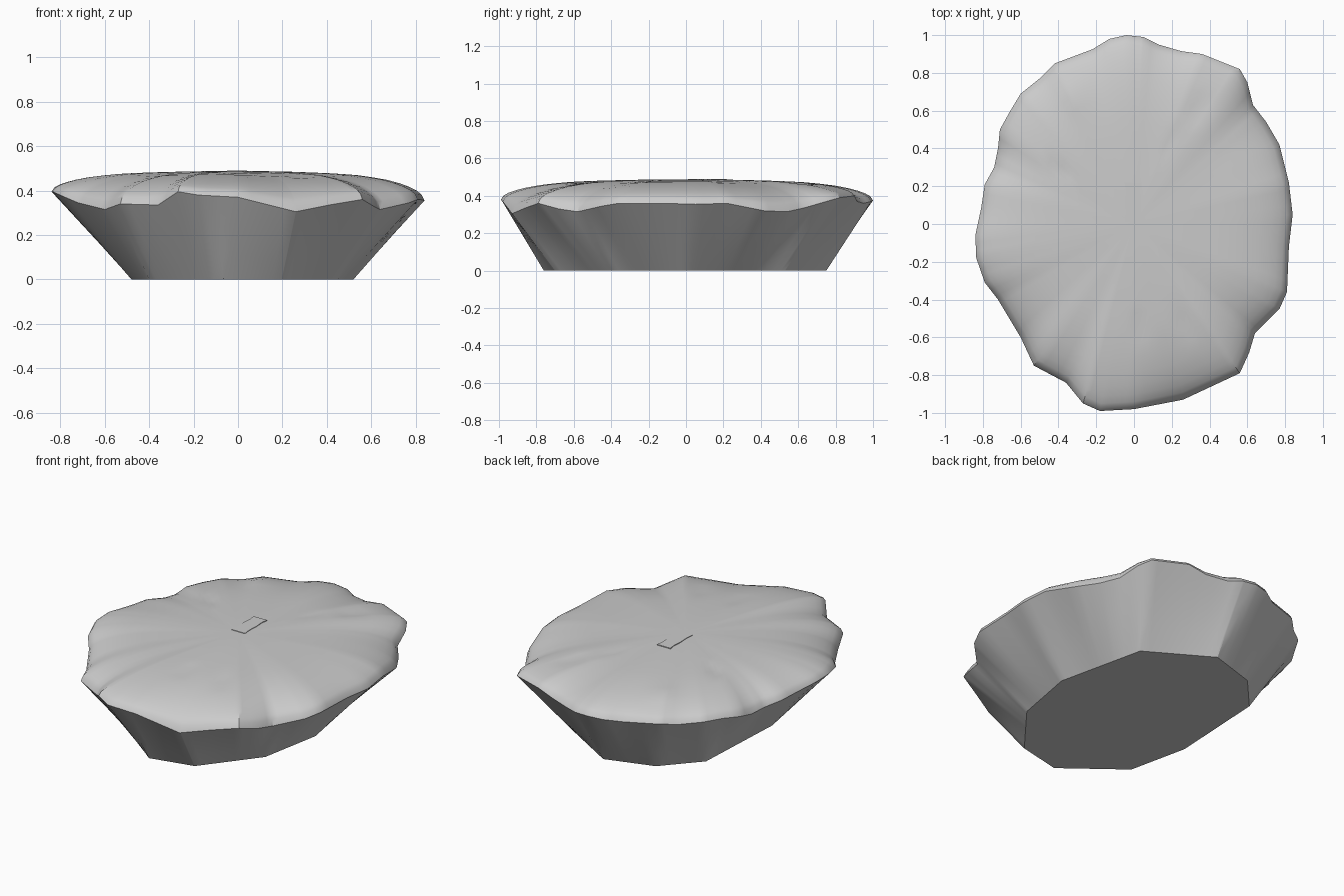
import bpy, bmesh, math

if "Cube" in bpy.data.objects:
    bpy.data.objects.remove(bpy.data.objects["Cube"])

# crust edge seen from above: x, y, height
RIM = [
    (.84, .05, .355), (.82, .22, .36), (.77, .42, .32), (.70, .54, .315), (.63, .63, .335),
    (.60, .75, .37), (.56, .82, .39), (.36, .90, .40), (.25, .915, .37), (.13, .95, .36),
    (.05, .99, .37), (-.04, 1.0, .375), (-.13, .98, .37), (-.22, .925, .36), (-.42, .85, .37),
    (-.50, .77, .36), (-.60, .69, .37), (-.66, .59, .37), (-.71, .50, .36), (-.72, .40, .34),
    (-.74, .30, .35), (-.79, .21, .37), (-.81, .08, .38), (-.84, -.06, .395), (-.835, -.18, .395),
    (-.79, -.31, .375), (-.72, -.40, .345), (-.60, -.60, .315), (-.53, -.75, .34),
    (-.36, -.84, .335), (-.27, -.95, .395), (-.18, -.99, .38), (0, -.98, .37), (.26, -.93, .305),
    (.41, -.86, .335), (.56, -.79, .36), (.61, -.68, .33), (.64, -.58, .315), (.77, -.45, .345),
    (.81, -.36, .36), (.82, -.12, .36)]

# faceted tin base
BASE = [(.52, 0, 0), (.40, .53, 0), (.03, .75, 0), (-.26, .66, 0), (-.45, .45, 0),
        (-.48, -.14, 0), (-.40, -.50, 0), (-.065, -.76, 0), (.20, -.70, 0), (.45, -.38, 0)]

# dome rise: share of the radius, share of the rise
DOME = [(.985, .2), (.96, .33), (.92, .46), (.87, .58), (.8, .70), (.72, .79), (.64, .86),
        (.56, .90), (.48, .93), (.4, .95), (.3, .975), (.2, .99), (.1, 1)]
# small dents in the crust: x, y, radius, depth
DENTS = [(-.38, .28, .06, .015), (.34, .60, .08, .012), (.26, -.52, .07, .012),
         (.03, -.56, .07, .010), (.19, .44, .05, .008), (-.32, .68, .12, -.01)]
TOP = .488


def hit(loop, a):
    """Point where a ray at angle a leaves a closed outline."""
    c, s = math.cos(a), math.sin(a)
    for p, q in zip(loop, loop[1:] + loop[:1]):
        dp, dq = c * p[1] - s * p[0], c * q[1] - s * q[0]
        if dp <= 1e-9 and dq > 1e-9:
            t = dp / (dp - dq)
            pt = [p[i] + (q[i] - p[i]) * t for i in range(3)]
            if pt[0] * c + pt[1] * s > 0:
                return pt
    return list(loop[0])


def crust_z(x, y, z):
    for dx, dy, r, d in DENTS:
        z -= d * math.exp(-((x - dx) ** 2 + (y - dy) ** 2) / (r * r) * 2.5)
    return z


def finish(name, bm):
    bmesh.ops.recalc_face_normals(bm, faces=bm.faces[:])
    mesh = bpy.data.meshes.new(name)
    bm.to_mesh(mesh)
    bm.free()
    ob = bpy.data.objects.new(name, mesh)
    bpy.context.collection.objects.link(ob)
    bpy.ops.object.select_all(action='DESELECT')
    ob.select_set(True)
    bpy.context.view_layer.objects.active = ob
    bpy.ops.object.shade_smooth_by_angle(angle=math.radians(30))
    return ob


# angles: an even fan, plus every base corner and rim point
corners = [math.atan2(p[1], p[0]) % math.tau for p in BASE + RIM]
fan = [i * math.tau / 120 + .01 for i in range(120)]
angles = sorted(corners + [a for a in fan if all(abs(a - c) > .02 for c in corners)])

# pie: base, sloping sides, wavy rim and low dome
bm = bmesh.new()
base = [hit(BASE, a) for a in angles]
rim = [hit(RIM, a) for a in angles]
rings = [[[b[i] + (r[i] - b[i]) * t for i in range(3)] for b, r in zip(base, rim)]
         for t in (0, .3, .6, .85, 1)]
for f, g in DOME:
    rings.append([(r[0] * f, r[1] * f, crust_z(r[0] * f, r[1] * f, r[2] + (TOP - r[2]) * g))
                  for r in rim])
loops = [[bm.verts.new(p) for p in ring] for ring in rings]
n = len(angles)
for lo, hi in zip(loops, loops[1:]):
    for i in range(n):
        j = (i + 1) % n
        bm.faces.new((lo[i], lo[j], hi[j], hi[i]))
bm.faces.new(loops[0][::-1])
centre = bm.verts.new((0, 0, TOP))
for i in range(n):
    bm.faces.new((loops[-1][i], loops[-1][(i + 1) % n], centre))
bmesh.ops.remove_doubles(bm, verts=bm.verts[:], dist=1e-5)
finish("pie_crust", bm)

# small wavy-edged patch in the middle of the crust
bm = bmesh.new()
side = [(.04, .01), (.035, .06), (.039, .12), (.034, .18), (.04, .22)]
outline = side + [(-x - .01, y) for x, y in reversed(side)]
face = bm.faces.new([bm.verts.new((x, y, TOP - .004)) for x, y in outline])
ext = bmesh.ops.extrude_face_region(bm, geom=[face])
for v in ext['geom']:
    if isinstance(v, bmesh.types.BMVert):
        v.co.z += .007
finish("centre_patch", bm)
